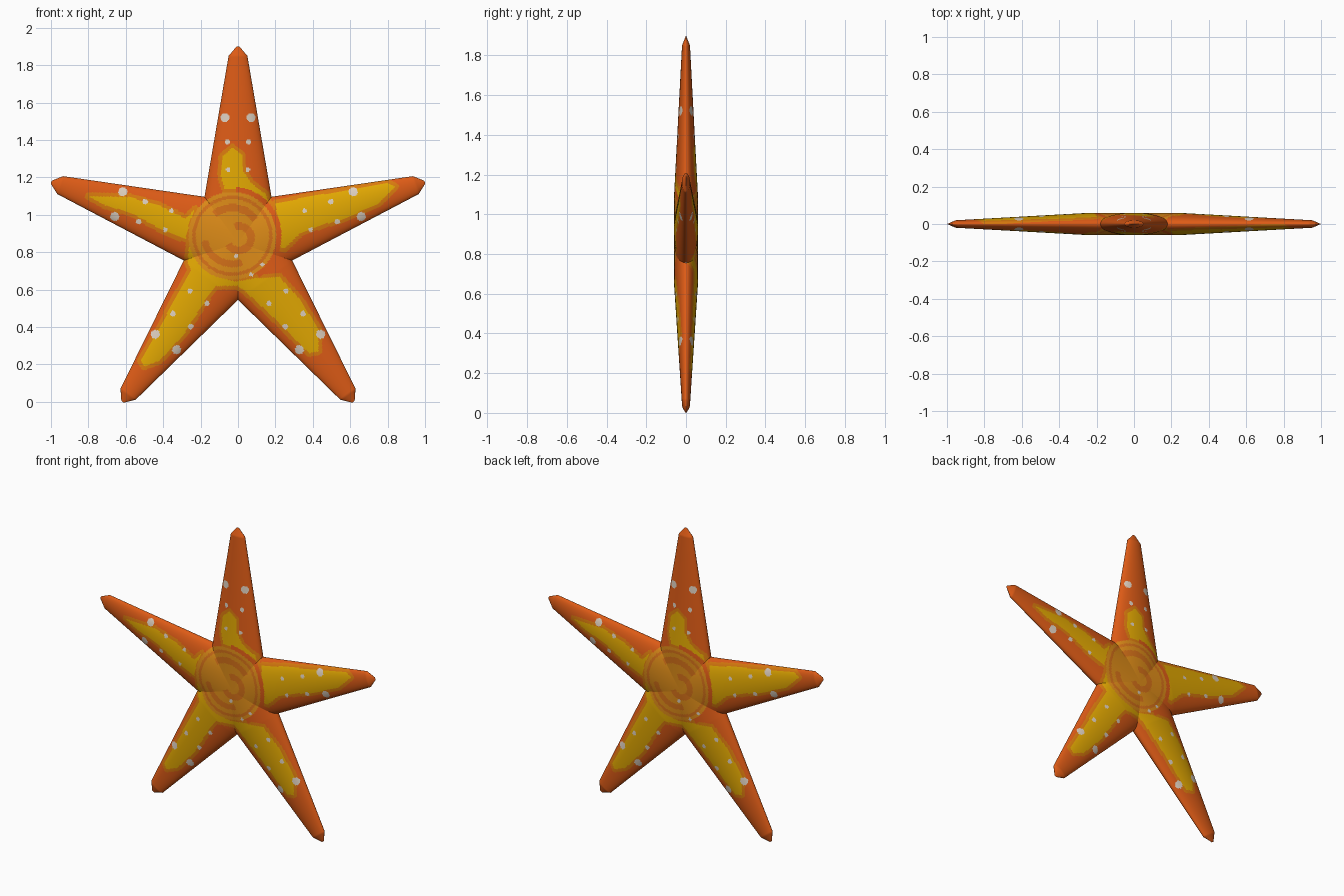
import bpy, bmesh, math

if "Cube" in bpy.data.objects:
    bpy.data.objects.remove(bpy.data.objects["Cube"])

CZ, TIP, NOTCH, SHOULDER = 0.85, 1.05, 0.247, 1.0
TAN36 = math.tan(math.radians(36))


def srgb(r, g, b):
    return [((c / 255 + 0.055) / 1.055) ** 2.4 if c > 10 else c / 3295 for c in (r, g, b)] + [1]


COLORS = [("orange skin", (221, 91, 22)), ("yellow patch", (226, 168, 2)),
          ("amber rim", (217, 122, 14)), ("tan disc", (222, 140, 24)),
          ("dark tan swirl", (212, 112, 24)), ("pale spots", (220, 206, 190))]

# yellow patch outlines in (x, z), one per arm
PATCHES = [
    [(-.085, 1.31), (-.03, 1.36), (.02, 1.32), (.025, 1.24), (.07, 1.17), (.15, 1.11),
     (.18, 1.02), (.09, 1.10), (0, 1.14), (-.07, 1.14), (-.09, 1.20)],
    [(.20, 1.06), (.34, 1.09), (.80, 1.17), (.84, 1.15), (.75, 1.06), (.57, .98),
     (.43, .94), (.33, .90), (.25, .82), (.21, .83), (.22, .95)],
    [(-.03, .64), (.08, .66), (.22, .67), (.33, .55), (.43, .39), (.43, .27),
     (.38, .26), (.30, .34), (.17, .47), (.04, .59)],
    [(-.26, .84), (-.27, .75), (-.25, .70), (-.34, .55), (-.42, .39), (-.52, .22),
     (-.50, .19), (-.42, .22), (-.29, .36), (-.17, .55), (-.12, .62), (0, .62),
     (0, .64), (-.12, .67), (-.22, .75)],
    [(-.80, 1.10), (-.58, 1.095), (-.42, 1.05), (-.28, .98), (-.23, 1.03), (-.26, .96),
     (-.28, .87), (-.39, .91), (-.57, 1.01), (-.71, 1.05)],
]
# spots along upper and lower arms: distance from centre, side offset, radius
SPOTS = [(.67, .07, .024), (.54, .057, .014), (.39, .052, .013)]
LOW_SPOTS = [(.655, .07, .024), (.51, .059, .015), (.359, .054, .013)]
CENTRE_SPOTS = [(-.01, .78), (.07, .68), (.13, .735)]
# swirl strokes in the disc: x, z, radius, half width, start and end degrees
SWIRL = [(.005, .875, .065, .02, -150, 110), (-.03, .888, .15, .02, 35, 130),
         (-.03, .888, .15, .018, -170, -70), (-.03, .888, .205, .009, -180, 180)]


def patch_distance(x, z, poly):
    """Distance to outline, negative inside."""
    inside, best = False, 9.0
    for (ax, az), (bx, bz) in zip(poly, poly[1:] + poly[:1]):
        dx, dz = bx - ax, bz - az
        k = max(0, min(1, ((x - ax) * dx + (z - az) * dz) / (dx * dx + dz * dz)))
        best = min(best, math.hypot(x - ax - k * dx, z - az - k * dz))
        if (az > z) != (bz > z) and x < ax + (z - az) * dx / dz:
            inside = not inside
    return -best if inside else best


def colour(x, z, s, lat, low):
    for ds, dl, r in (LOW_SPOTS if low else SPOTS):
        if math.hypot(s - ds, abs(lat) - dl) < r:
            return 5
    if any(math.hypot(x - a, z - b) < .011 for a, b in CENTRE_SPOTS):
        return 5
    dx, dz = x + .03, z - .888
    r, a = math.hypot(dx, dz), math.atan2(dz, dx)
    if r < .235:                                   # swirled centre disc
        for sx, sz, sr, half, a0, a1 in SWIRL:
            if (abs(math.hypot(x - sx, z - sz) - sr) < half and
                    a0 <= math.degrees(math.atan2(z - sz, x - sx)) <= a1):
                return 4
        return 3
    if r < .262 and -1.0 < a < 1.5:                # skin gap round the disc
        return 0
    d = 9.0
    for p in PATCHES:
        if (min(q[0] for q in p) - .03 < x < max(q[0] for q in p) + .03 and
                min(q[1] for q in p) - .03 < z < max(q[1] for q in p) + .03):
            d = min(d, patch_distance(x, z, p))
    return 1 if d < 0 else 2 if d < .02 else 0


def arm_width(s):
    if s <= SHOULDER:
        return .179 + (NOTCH - s) * .171
    return .05 - .042 * (s - SHOULDER) / (TIP - SHOULDER)


def arm_height(s):
    if s <= NOTCH:
        return .06
    if s <= SHOULDER:
        return .06 - .04 * (s - NOTCH) / (SHOULDER - NOTCH)
    return .02 * (TIP - s) / (TIP - SHOULDER)


# stations along the arm and across it
STEPS = ([NOTCH * i / 40 for i in range(40)] +
         [NOTCH + (SHOULDER - NOTCH) * i / 130 for i in range(130)] +
         [SHOULDER + (TIP - SHOULDER) * i / 8 for i in range(9)])
NT = 28
ACROSS = [math.sin(i / NT * math.pi / 2) for i in range(NT + 1)]

verts, faces, mats, lookup = [], [], [], {}


def vertex(x, y, z):
    key = (round(x, 5), round(y, 5), round(z, 5))
    if key not in lookup:
        lookup[key] = len(verts)
        verts.append((x, y, z))
    return lookup[key]


# five arms, each made of mirrored halves, front and back
for arm in range(5):
    ang = math.radians(90 - 72 * arm)
    ca, sa = math.cos(ang), math.sin(ang)
    for side in (-1, 1):
        for face in (-1, 1):
            grid = []
            for s in STEPS:
                row, w = [], arm_width(s)
                edge = min(w, s * TAN36) if s < NOTCH else w
                for t in ACROSS:
                    lat = edge * t * side
                    ratio = min(1, abs(lat) / w)
                    y = face * arm_height(s) * math.sqrt(max(0, 1 - ratio ** 2))
                    x, z = s * ca - lat * sa, CZ + s * sa + lat * ca
                    row.append((vertex(x, y, z), x, z, s, lat))
                grid.append(row)
            for i in range(len(STEPS) - 1):
                for j in range(NT):
                    c = [grid[i][j], grid[i + 1][j], grid[i + 1][j + 1], grid[i][j + 1]]
                    ids = list(dict.fromkeys(p[0] for p in c))
                    if len(ids) < 3:
                        continue
                    if side * face > 0:
                        ids.reverse()
                    x, z, s, lat = (sum(p[k] for p in c) / 4 for k in range(1, 5))
                    faces.append(ids)
                    # the back repeats the front design turned round
                    mats.append(colour(-face * x, z, s, lat, arm in (2, 3)))

mesh = bpy.data.meshes.new("starfish_body")
mesh.from_pydata(verts, [], faces)
for name, rgb in COLORS:
    m = bpy.data.materials.new(name)
    m.diffuse_color = srgb(*rgb)
    m.use_nodes = True
    m.node_tree.nodes["Principled BSDF"].inputs["Base Color"].default_value = m.diffuse_color
    mesh.materials.append(m)
mesh.polygons.foreach_set("material_index", mats)
mesh.update()
bm = bmesh.new()
bm.from_mesh(mesh)
bmesh.ops.recalc_face_normals(bm, faces=bm.faces)
bm.to_mesh(mesh)
bm.free()

body = bpy.data.objects.new("starfish_body", mesh)
bpy.context.collection.objects.link(body)
bpy.context.view_layer.objects.active = body
body.select_set(True)
bpy.ops.object.shade_smooth_by_angle(angle=math.radians(45))
